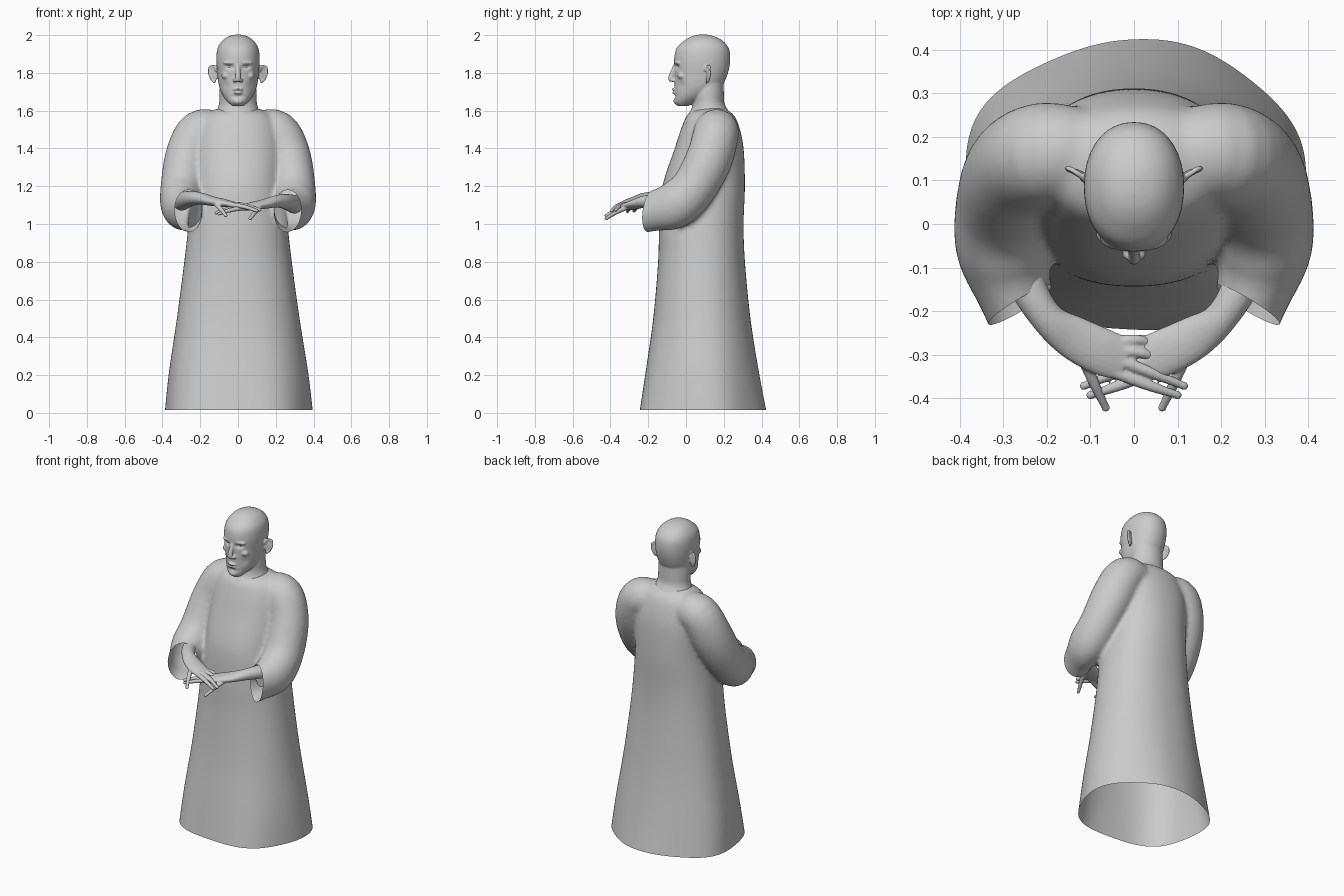
import bpy, bmesh, math
from mathutils import Vector, Matrix

if "Cube" in bpy.data.objects:
    bpy.data.objects.remove(bpy.data.objects["Cube"], do_unlink=True)

stone = bpy.data.materials.new("plain_grey")
stone.use_nodes = True
grey = (0.6, 0.6, 0.6, 1)
stone.diffuse_color = grey
stone.node_tree.nodes["Principled BSDF"].inputs["Base Color"].default_value = grey


def spline(keys, steps):
    """Smooth curve through key tuples of any length."""
    out = []
    last = len(keys) - 1
    for i in range(last):
        before, here, there, after = (keys[max(i - 1, 0)], keys[i], keys[i + 1], keys[min(i + 2, last)])
        for k in range(steps):
            t = k / steps
            out.append(tuple(
                b + t * ((c - a) + t * ((2 * a - 5 * b + 4 * c - d) + t * (3 * (b - c) + d - a))) / 2
                for a, b, c, d in zip(before, here, there, after)))
    return out + [tuple(keys[-1])]


def skin(bm, rings):
    """Bridge rings of points into a closed solid."""
    loops = [[bm.verts.new(p) for p in ring] for ring in rings]
    n = len(loops[0])
    for low, high in zip(loops, loops[1:]):
        for i in range(n):
            j = (i + 1) % n
            bm.faces.new((low[i], low[j], high[j], high[i]))
    bm.faces.new(loops[0])
    bm.faces.new(loops[-1])


def column(bm, keys, fold=0, power=1, sides=64):
    """Upright solid from (height, half width, front y, back y) keys."""
    rings = []
    for z, wide, front, back in spline(keys, 6):
        flare = fold * max(0, 1 - z) ** 2
        ring = []
        for i in range(sides):
            a = math.tau * i / sides
            c, s = math.cos(a), math.sin(a)
            ripple = 1 + flare * math.sin(5 * a + 0.6)
            ring.append((wide * ripple * math.copysign(abs(c) ** power, c),
                         (front + back) / 2 + (back - front) / 2 * ripple * math.copysign(abs(s) ** power, s), z))
        rings.append(ring)
    skin(bm, rings)


def tube(bm, keys, side=1, drop=0, sides=20, steps=5):
    """Bent limb from (x, y, z, half width, half height) keys."""
    path = spline(keys, steps)
    rings = []
    for i, (x, y, z, wide, high) in enumerate(path):
        ahead = Vector(path[min(i + 1, len(path) - 1)][:3]) - Vector(path[max(i - 1, 0)][:3])
        across = ahead.cross(Vector((0, 0, 1))).normalized()
        up = across.cross(ahead).normalized()
        ring = []
        for k in range(sides):
            a = math.tau * k / sides
            p = Vector((x, y, z - drop)) + across * wide * math.cos(a) + up * high * math.sin(a)
            ring.append((p.x * side, p.y, p.z))
        rings.append(ring)
    skin(bm, rings)


def ball(bm, centre, size, turn=0, tilt=0):
    place = (Matrix.Translation(centre) @ Matrix.Rotation(turn, 4, "Z")
             @ Matrix.Rotation(tilt, 4, "X") @ Matrix.Diagonal((*size, 1)))
    bmesh.ops.create_uvsphere(bm, u_segments=24, v_segments=16, radius=1, matrix=place)


def blend(name, bm, voxel, smooth):
    """Fuse overlapping solids into one soft surface."""
    bmesh.ops.recalc_face_normals(bm, faces=bm.faces[:])
    mesh = bpy.data.meshes.new(name)
    bm.to_mesh(mesh)
    bm.free()
    obj = bpy.data.objects.new(name, mesh)
    bpy.context.collection.objects.link(obj)
    fuse = obj.modifiers.new("fuse", "REMESH")
    fuse.mode = "VOXEL"
    fuse.voxel_size = voxel
    soften = obj.modifiers.new("soften", "SMOOTH")
    soften.iterations = smooth
    graph = bpy.context.evaluated_depsgraph_get()
    result = bpy.data.meshes.new_from_object(obj.evaluated_get(graph))
    obj.modifiers.clear()
    obj.data = result
    result.materials.clear()
    result.materials.append(stone)
    for f in result.polygons:
        f.use_smooth = True
        f.material_index = 0
    return obj


# Robe: body and wide sleeves fused, then cut open at hem and cuffs
bm = bmesh.new()
column(bm, [(-0.05, 0.395, -0.26, 0.43), (0.2, 0.37, -0.22, 0.385), (0.5, 0.325, -0.175, 0.34),
            (0.8, 0.285, -0.148, 0.312), (1, 0.262, -0.142, 0.305), (1.2, 0.24, -0.125, 0.312),
            (1.4, 0.235, -0.06, 0.305), (1.52, 0.21, -0.02, 0.28), (1.58, 0.17, 0.01, 0.25),
            (1.615, 0.1, 0.07, 0.2)], fold=0.025, power=0.9)
sleeve = [(0.1, 0.16, 1.49, 0.1, 0.1), (0.2, 0.16, 1.485, 0.12, 0.12), (0.265, 0.125, 1.35, 0.12, 0.125),
          (0.295, 0.04, 1.19, 0.115, 0.12), (0.298, -0.06, 1.1, 0.11, 0.125),
          (0.27, -0.17, 1.07, 0.085, 0.108), (0.225, -0.28, 1.05, 0.08, 0.105)]
for side in (1, -1):
    tube(bm, sleeve, side, sides=32)
robe = blend("robe", bm, 0.012, 8)
bm = bmesh.new()
bm.from_mesh(robe.data)


def trim(faces, point, normal):
    edges = {e for f in faces for e in f.edges}
    verts = {v for f in faces for v in f.verts}
    bmesh.ops.bisect_plane(bm, geom=[*verts, *edges, *faces], plane_co=point,
                           plane_no=normal, clear_outer=True)


trim(bm.faces[:], (0, 0, 0.015), (0, 0, -1))
for side in (1, -1):
    cuff = []
    for f in bm.faces:
        c = f.calc_center_median()
        if c.x * side > 0.1 and c.y < -0.145 and c.z > 0.9 or c.x * side > 0.17 and c.y < -0.1 and c.z > 0.94:
            cuff.append(f)
    trim(cuff, (0.26 * side, -0.185, 1.07), (-0.5 * side, -0.84, 0.12))
bm.to_mesh(robe.data)
bm.free()

# Head and neck with brow, nose, mouth, chin and ears
bm = bmesh.new()
column(bm, [(1.5, 0.13, 0, 0.25), (1.57, 0.128, 0.005, 0.245), (1.6, 0.112, 0.025, 0.225),
            (1.64, 0.1, 0.035, 0.203), (1.7, 0.098, 0.03, 0.2), (1.8, 0.09, 0.03, 0.2)])
column(bm, [(1.625, 0.03, -0.045, 0.01), (1.645, 0.053, -0.06, 0.06), (1.68, 0.08, -0.06, 0.13),
            (1.73, 0.1, -0.06, 0.19), (1.8, 0.11, -0.06, 0.222), (1.87, 0.115, -0.063, 0.234),
            (1.93, 0.108, -0.05, 0.226), (1.97, 0.083, -0.01, 0.194), (1.993, 0.05, 0.03, 0.15),
            (2.003, 0.012, 0.07, 0.11)], power=0.93)
tube(bm, [(0, -0.05, 1.85, 0.013, 0.012), (0, -0.066, 1.815, 0.012, 0.012),
          (0, -0.08, 1.775, 0.015, 0.014), (0, -0.078, 1.755, 0.014, 0.01)])
ball(bm, (0, -0.063, 1.712), (0.027, 0.014, 0.007))
ball(bm, (0, -0.06, 1.696), (0.024, 0.014, 0.008))
ball(bm, (0, -0.05, 1.65), (0.028, 0.016, 0.018))
for side in (1, -1):
    ball(bm, (0.017 * side, -0.067, 1.76), (0.011, 0.014, 0.009))
    ball(bm, (0.045 * side, -0.046, 1.853), (0.036, 0.014, 0.008), 0.3 * side)
    ball(bm, (0.062 * side, -0.022, 1.785), (0.026, 0.024, 0.02))
    ball(bm, (0.129 * side, 0.118, 1.79), (0.024, 0.007, 0.042), 0.4 * side)
    rim = [(0.115, 0.1, 1.81), (0.125, 0.113, 1.835), (0.148, 0.127, 1.83),
           (0.153, 0.127, 1.8), (0.138, 0.12, 1.765), (0.12, 0.108, 1.748)]
    tube(bm, [(*p, 0.007, 0.007) for p in rim], side, sides=12)
head = blend("head", bm, 0.005, 4)
# Eye hollows, mouth line and temples are pressed into the face
presses = [(0, 1.704, 0.025, 0.004, 0.006), (0, 1.675, 0.03, 0.008, 0.005)]
for side in (1, -1):
    presses += [(0.043 * side, 1.832, 0.02, 0.012, 0.014), (0.07 * side, 1.735, 0.02, 0.025, 0.007)]
for v in head.data.vertices:
    if v.co.y < 0.03:
        v.co.y += sum(depth * math.exp(-((v.co.x - x) / w) ** 2 - ((v.co.z - z) / h) ** 2)
                      for x, z, w, h, depth in presses)

# Eyes with heavy lids
for name, side in (("left_eye", 1), ("right_eye", -1)):
    bm = bmesh.new()
    ball(bm, (0.043 * side, -0.026, 1.831), (0.019, 0.015, 0.009), 0.3 * side)
    ball(bm, (0.043 * side, -0.029, 1.838), (0.022, 0.015, 0.005), 0.3 * side)
    blend(name, bm, 0.003, 1)

# Forearms and hands, fingers crossing in front
arm = [(0.3, 0.02, 1.12, 0.05, 0.05), (0.25, -0.13, 1.135, 0.043, 0.04), (0.2, -0.215, 1.135, 0.038, 0.032),
       (0.14, -0.26, 1.122, 0.05, 0.026), (0.07, -0.295, 1.11, 0.054, 0.021), (0.02, -0.312, 1.102, 0.048, 0.014)]
fingers = [[(0.03, -0.27, 1.103), (-0.01, -0.267, 1.1), (-0.042, -0.275, 1.085)],
           [(0.03, -0.29, 1.105), (-0.02, -0.297, 1.102), (-0.06, -0.31, 1.083)],
           [(0.03, -0.315, 1.105), (-0.04, -0.342, 1.098), (-0.115, -0.372, 1.075)],
           [(0.05, -0.338, 1.103), (-0.03, -0.37, 1.092), (-0.1, -0.393, 1.07)],
           [(0.12, -0.3, 1.11), (0.092, -0.365, 1.08), (0.065, -0.422, 1.045)]]
for name, side, drop in (("left_hand", 1, 0.016), ("right_hand", -1, 0)):
    bm = bmesh.new()
    tube(bm, arm, side, drop)
    for finger in fingers:
        start, bend, tip = finger
        tube(bm, [(*start, 0.015, 0.014), (*bend, 0.0125, 0.012), (*tip, 0.009, 0.009)], side, drop, sides=12)
        ball(bm, (tip[0] * side, tip[1], tip[2] - drop), (0.01, 0.01, 0.009))
    blend(name, bm, 0.004, 3)
